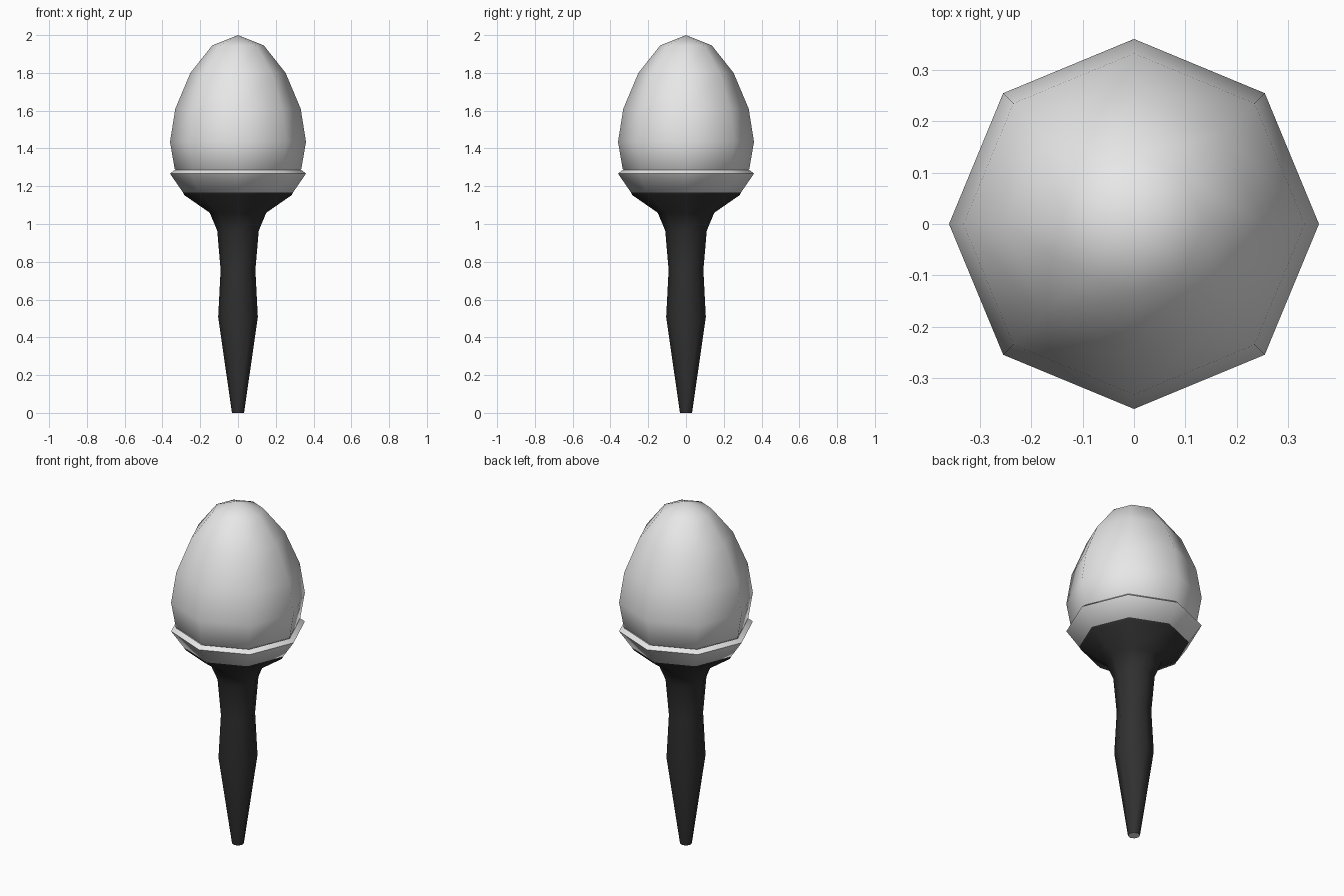
import bpy, bmesh, math

cube = bpy.data.objects.get("Cube")
if cube:
    bpy.data.objects.remove(cube, do_unlink=True)

SIDES = 8


def make_material(name, rgb):
    mat = bpy.data.materials.new(name)
    mat.use_nodes = True
    mat.diffuse_color = (*rgb, 1)
    bsdf = mat.node_tree.nodes["Principled BSDF"]
    bsdf.inputs["Base Color"].default_value = (*rgb, 1)
    bsdf.inputs["Roughness"].default_value = 0.6
    return mat


light_grey = make_material("light grey", (0.8, 0.8, 0.8))
black = make_material("black", (0.03, 0.03, 0.03))


def lathe(name, profile, materials, angle=60):
    """Turn a bottom-to-top (radius, height) profile into an eight-sided solid."""
    bm = bmesh.new()
    rings = []
    for r, z in profile:
        if r == 0:
            rings.append([bm.verts.new((0, 0, z))] * SIDES)
        else:
            rings.append([bm.verts.new((r * math.cos(math.tau * i / SIDES),
                                        r * math.sin(math.tau * i / SIDES), z))
                          for i in range(SIDES)])
    for low, high in zip(rings, rings[1:]):
        for i in range(SIDES):
            j = (i + 1) % SIDES
            corners = dict.fromkeys((low[i], low[j], high[j], high[i]))
            bm.faces.new(list(corners))
    bmesh.ops.recalc_face_normals(bm, faces=bm.faces)
    mesh = bpy.data.meshes.new(name)
    bm.to_mesh(mesh)
    bm.free()
    for mat in materials:
        mesh.materials.append(mat)
    obj = bpy.data.objects.new(name, mesh)
    bpy.context.collection.objects.link(obj)
    bpy.ops.object.select_all(action='DESELECT')
    obj.select_set(True)
    bpy.context.view_layer.objects.active = obj
    bpy.ops.object.shade_smooth_by_angle(angle=math.radians(angle))
    return obj


# Egg-shaped head, its base sunk into the cup
lathe("egg_head", [(0, 1.19), (0.14, 1.2), (0.26, 1.23), (0.335, 1.29), (0.36, 1.435),
                   (0.332, 1.61), (0.252, 1.80), (0.137, 1.945), (0, 2.0)], [light_grey])

# Flared cup with a thin sloping lip
lathe("cup", [(0, 1.165), (0.29, 1.165), (0.36, 1.267), (0.335, 1.286),
              (0.25, 1.2), (0, 1.2)], [light_grey])

# Tapering handle that spreads out under the cup
handle = lathe("handle", [(0, 0), (0.032, 0), (0.105, 0.507), (0.092, 0.757),
                          (0.11, 0.965), (0.15, 1.06), (0.283, 1.152),
                          (0.292, 1.168), (0, 1.168)], [black, light_grey])

# Light end cap on the tip
for face in handle.data.polygons:
    if face.center.z < 0.01:
        face.material_index = 1
